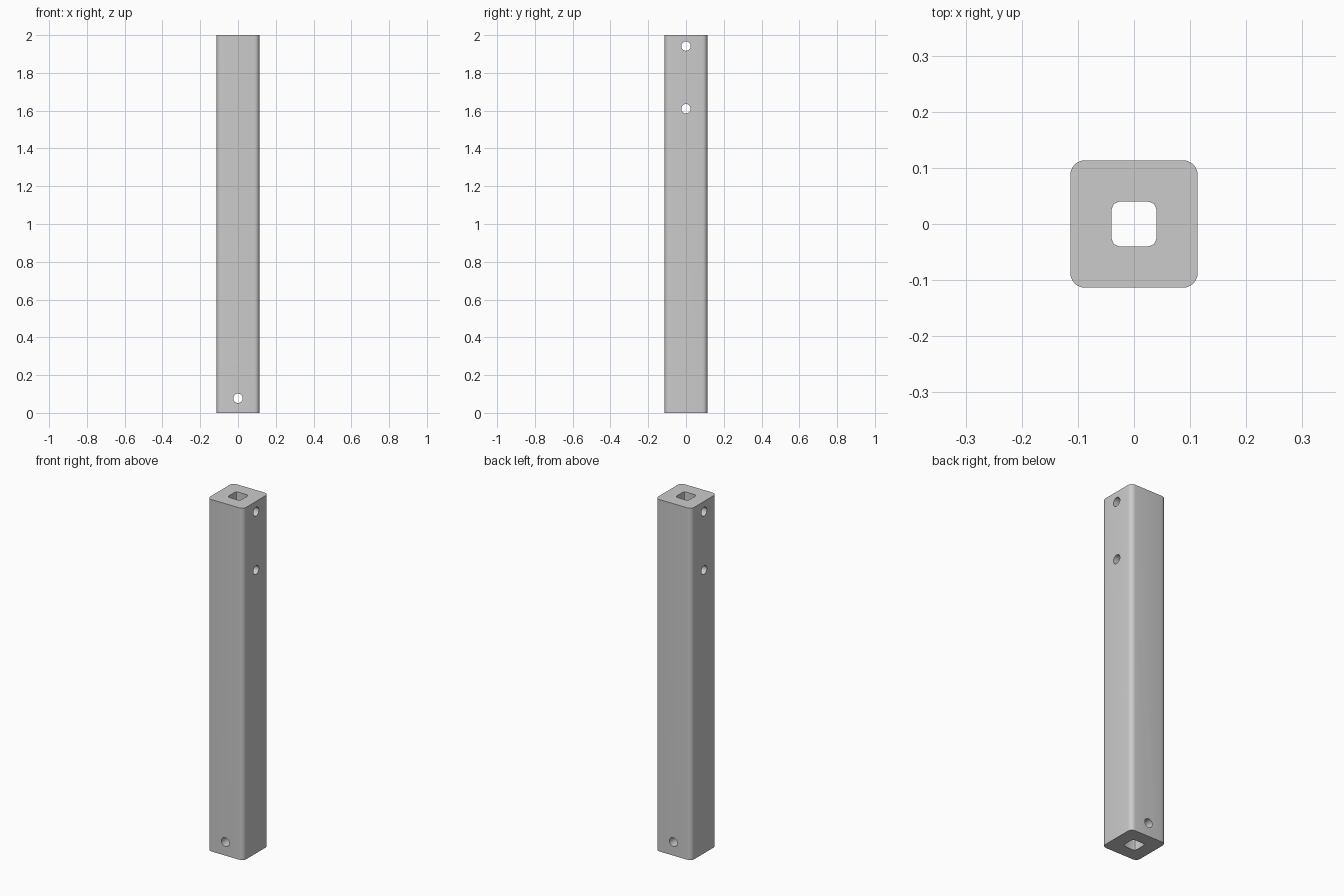
import bpy, bmesh
from math import cos, sin, pi, radians

if "Cube" in bpy.data.objects:
    bpy.data.objects.remove(bpy.data.objects["Cube"])

HALF, HEIGHT = 0.1135, 2.0


def rounded_square(half, radius, segs):
    pts = []
    for k, (sx, sy) in enumerate(((1, 1), (-1, 1), (-1, -1), (1, -1))):
        for i in range(segs + 1):
            a = (k + i / segs) * pi / 2
            pts.append((sx * (half - radius) + radius * cos(a),
                        sy * (half - radius) + radius * sin(a)))
    return pts


def prism(name, pts, length, rot=(0, 0, 0), loc=(0, 0, 0)):
    bm = bmesh.new()
    base = bm.faces.new([bm.verts.new((x, y, 0)) for x, y in pts])
    top = bmesh.ops.extrude_face_region(bm, geom=[base])["geom"]
    bmesh.ops.translate(bm, vec=(0, 0, length),
                        verts=[v for v in top if isinstance(v, bmesh.types.BMVert)])
    bmesh.ops.recalc_face_normals(bm, faces=bm.faces)
    me = bpy.data.meshes.new(name)
    bm.to_mesh(me)
    bm.free()
    ob = bpy.data.objects.new(name, me)
    ob.rotation_euler, ob.location = rot, loc
    bpy.context.collection.objects.link(ob)
    return ob


# Square post with rounded long edges
post = prism("square_post", rounded_square(HALF, 0.026, 6), HEIGHT)

# Lengthwise bore
cutters = [prism("bore_cutter", rounded_square(0.04, 0.014, 2), 2.4, loc=(0, 0, -0.2))]

# Pin holes: one front to back near the foot, two side to side near the top
circle = [(0.025 * cos(i * pi / 12), 0.025 * sin(i * pi / 12)) for i in range(24)]
cutters.append(prism("foot_hole_cutter", circle, 0.4, (radians(90), 0, 0), (0, 0.2, 0.077)))
for z in (1.61, 1.942):
    cutters.append(prism("side_hole_cutter", circle, 0.4, (0, radians(90), 0), (-0.2, 0, z)))

bpy.context.view_layer.objects.active = post
post.select_set(True)
for c in cutters:
    c.hide_render = True
    mod = post.modifiers.new("cut", "BOOLEAN")
    mod.operation, mod.solver, mod.object = "DIFFERENCE", "EXACT", c
    bpy.ops.object.modifier_apply(modifier=mod.name)
    bpy.data.objects.remove(c)

bpy.ops.object.shade_smooth_by_angle(angle=radians(30))
